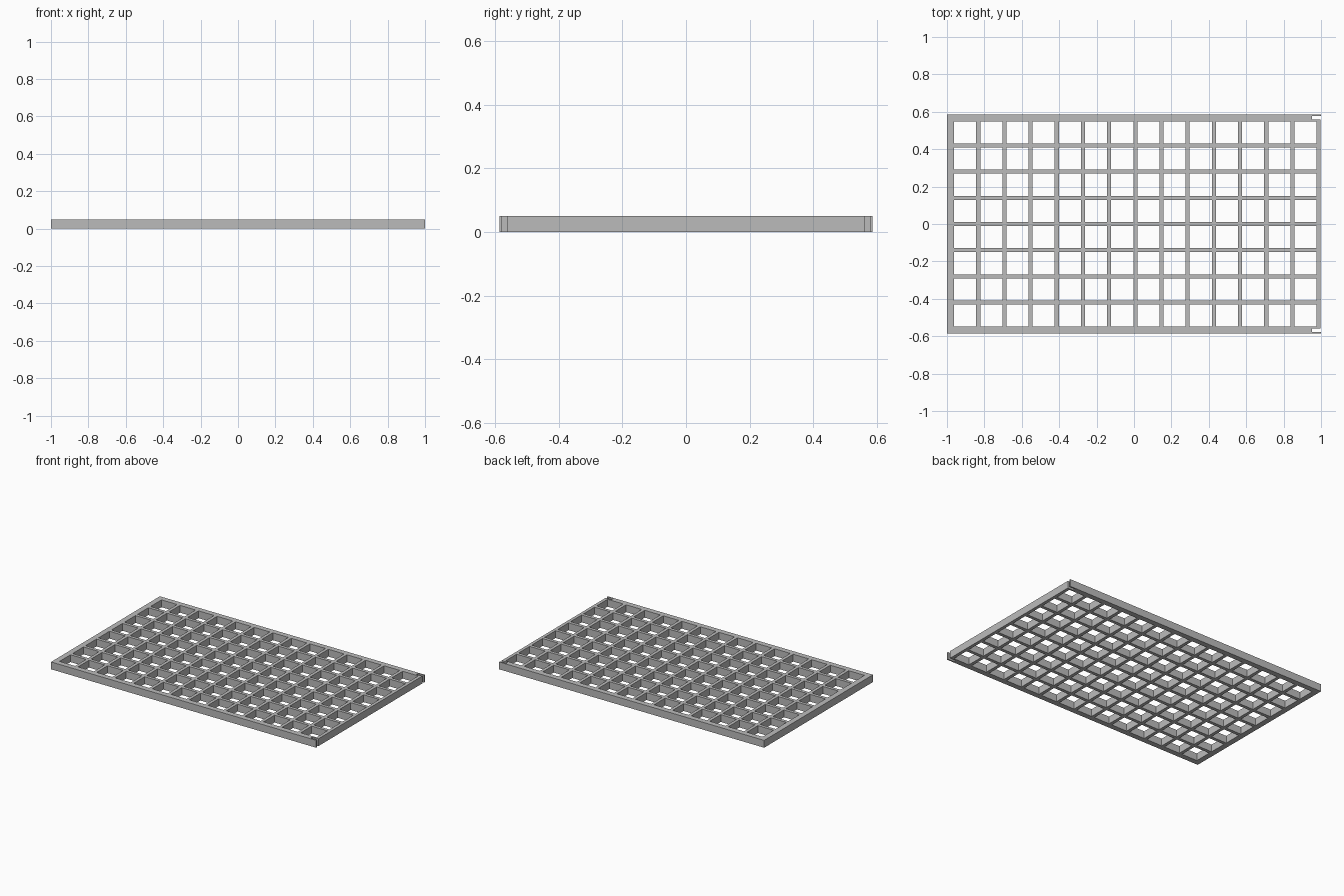
import bpy
import bmesh

cube = bpy.data.objects.get("Cube")
if cube:
    bpy.data.objects.remove(cube, do_unlink=True)

HEIGHT = 0.05
HALF_Y = 0.586      # outer half width
INNER_Y = 0.549     # inside face of the side rails
INNER_X = -0.962    # inside face of the end rail
END_X = 0.998       # outer face of the last cross bar
PITCH = 0.14
HALF_BAR = 0.011

grey = bpy.data.materials.new("plain grey")
grey.use_nodes = True
colour = (0.5, 0.5, 0.5, 1)
grey.diffuse_color = colour
grey.node_tree.nodes["Principled BSDF"].inputs["Base Color"].default_value = colour


def finish(name, bm):
    """Extrude the flat faces up to full height and make an object."""
    bmesh.ops.recalc_face_normals(bm, faces=bm.faces)
    result = bmesh.ops.extrude_face_region(bm, geom=bm.faces[:], use_keep_orig=True)
    top = [v for v in result["geom"] if isinstance(v, bmesh.types.BMVert)]
    bmesh.ops.translate(bm, verts=top, vec=(0, 0, HEIGHT))
    bmesh.ops.recalc_face_normals(bm, faces=bm.faces)
    mesh = bpy.data.meshes.new(name)
    bm.to_mesh(mesh)
    bm.free()
    mesh.materials.append(grey)
    obj = bpy.data.objects.new(name, mesh)
    bpy.context.collection.objects.link(obj)
    return obj


# Three-sided frame, with a slot in the open end of each side rail
half = [(INNER_X, INNER_Y), (END_X, INNER_Y), (END_X, 0.56), (0.953, 0.56),
        (0.953, 0.577), (1, 0.577), (1, HALF_Y), (-1, HALF_Y)]
outline = half + [(x, -y) for x, y in reversed(half)]
bm = bmesh.new()
bm.faces.new([bm.verts.new((x, y, 0)) for x, y in outline])
finish("outer_frame", bm)


# Lattice of crossing bars: even steps are openings, odd steps are bars
def steps(start, centres, end):
    edges = [start]
    for c in centres:
        edges += [c - HALF_BAR, c + HALF_BAR]
    return edges + ([end] if end is not None else [])


xs = steps(INNER_X, [END_X - HALF_BAR - PITCH * i for i in reversed(range(14))], None)
ys = steps(-INNER_Y, [PITCH * i for i in range(-3, 4)], INNER_Y)
bm = bmesh.new()
grid = [[bm.verts.new((x, y, 0)) for y in ys] for x in xs]
for i in range(len(xs) - 1):
    for j in range(len(ys) - 1):
        if i % 2 or j % 2:
            bm.faces.new((grid[i][j], grid[i + 1][j], grid[i + 1][j + 1], grid[i][j + 1]))
loose = [v for v in bm.verts if not v.link_faces]
bmesh.ops.delete(bm, geom=loose, context="VERTS")
finish("lattice_bars", bm)
